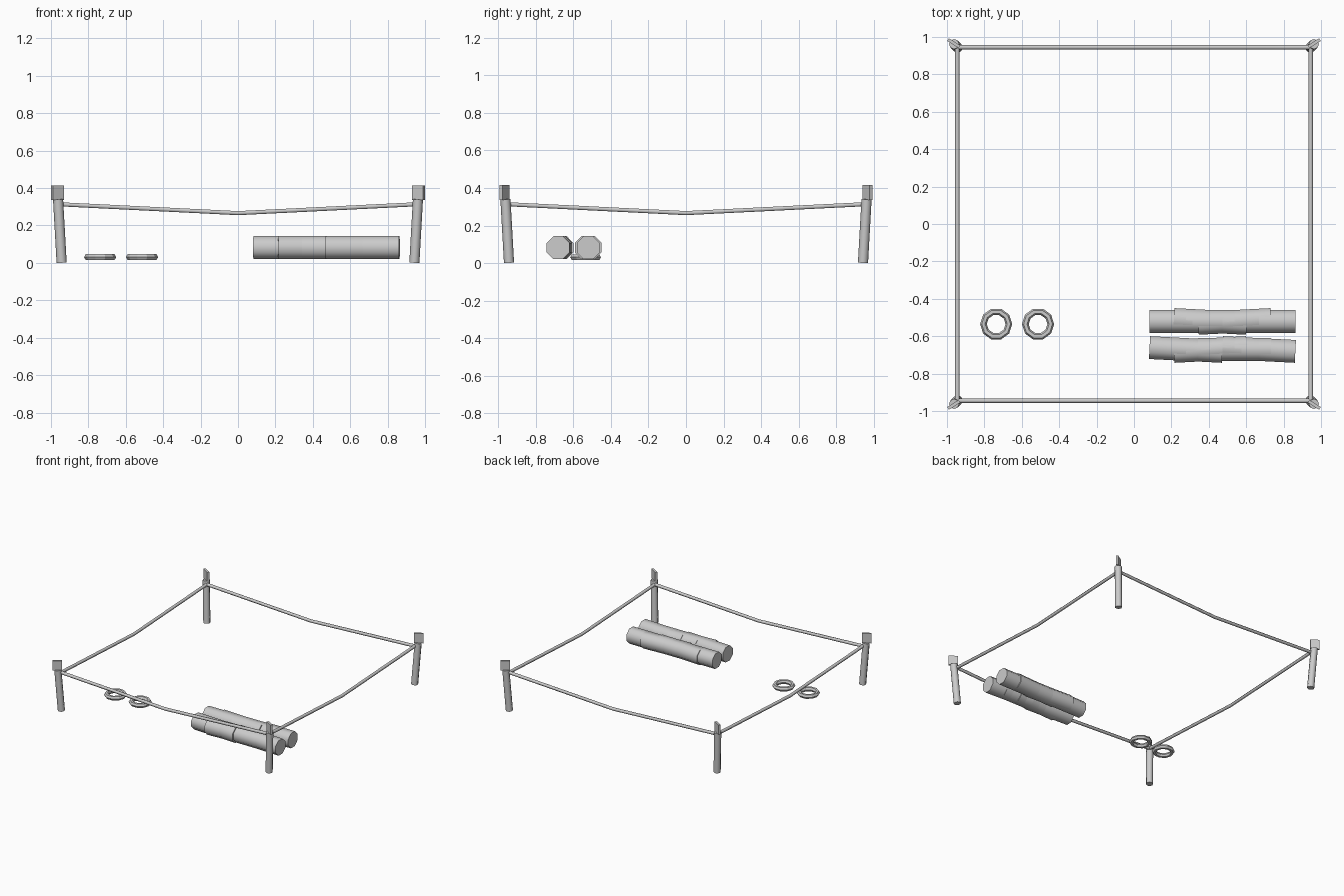
import bpy, math
from mathutils import Vector, Matrix

if "Cube" in bpy.data.objects:
    bpy.data.objects.remove(bpy.data.objects["Cube"])


def rod(name, a, b, radius, sides, roll=0.0):
    """Capped prism running from point a to point b."""
    a, b = Vector(a), Vector(b)
    d = b - a
    bpy.ops.mesh.primitive_cylinder_add(vertices=sides, radius=radius, depth=d.length)
    ob = bpy.context.object
    ob.name = name
    ob.data.transform(Matrix.Rotation(roll, 4, 'Z'))
    ob.data.transform(d.to_track_quat('Z', 'Y').to_matrix().to_4x4())
    ob.location = (a + b) / 2
    bpy.ops.object.shade_smooth_by_angle(angle=math.radians(50))
    return ob


# Leaning corner stakes with a thin marker plate on each
for sx in (-1, 1):
    for sy in (-1, 1):
        rod("corner_stake", (sx * 0.943, sy * 0.943, 0.002),
            (sx * 0.962, sy * 0.962, 0.34), 0.027, 8)
        bpy.ops.mesh.primitive_cube_add(size=1, location=(sx * 0.964, sy * 0.967, 0.376))
        plate = bpy.context.object
        plate.name = "marker_plate"
        plate.scale = (0.071, 0.017, 0.078)
        plate.rotation_euler.z = sx * sy * math.radians(32)

# Sagging rope between neighbouring stakes
R, HIGH, LOW = 0.945, 0.313, 0.266
for k in range(4):
    turn = Matrix.Rotation(k * math.pi / 2, 3, 'Z')
    cu = bpy.data.curves.new("boundary_rope", 'CURVE')
    cu.dimensions = '3D'
    cu.bevel_depth = 0.0125
    cu.bevel_resolution = 1
    cu.use_fill_caps = True
    sp = cu.splines.new('POLY')
    sp.points.add(2)
    for p, co in zip(sp.points, ((-R, -R, HIGH), (0, -R, LOW), (R, -R, HIGH))):
        p.co = (*(turn @ Vector(co)), 1)
    bpy.context.collection.objects.link(bpy.data.objects.new("boundary_rope", cu))

# Two rings lying near the ground
for x in (-0.737, -0.513):
    bpy.ops.mesh.primitive_torus_add(location=(x, -0.535, 0.031), major_segments=10,
                                     minor_segments=6, major_radius=0.068,
                                     minor_radius=0.018)
    bpy.context.object.name = "ground_ring"

# Two rows of overlapping logs, each slightly turned
for i in range(8):
    tilt = math.radians((0, -3, 3)[i % 3])
    x = 0.278 + 0.13 * (i % 4)
    y = (-0.521, -0.671)[i // 4]
    half = Vector((math.cos(tilt), math.sin(tilt), 0)) * 0.195
    c = Vector((x, y, 0.082))
    rod("log", c - half, c + half, 0.066, 8, math.pi / 8)
